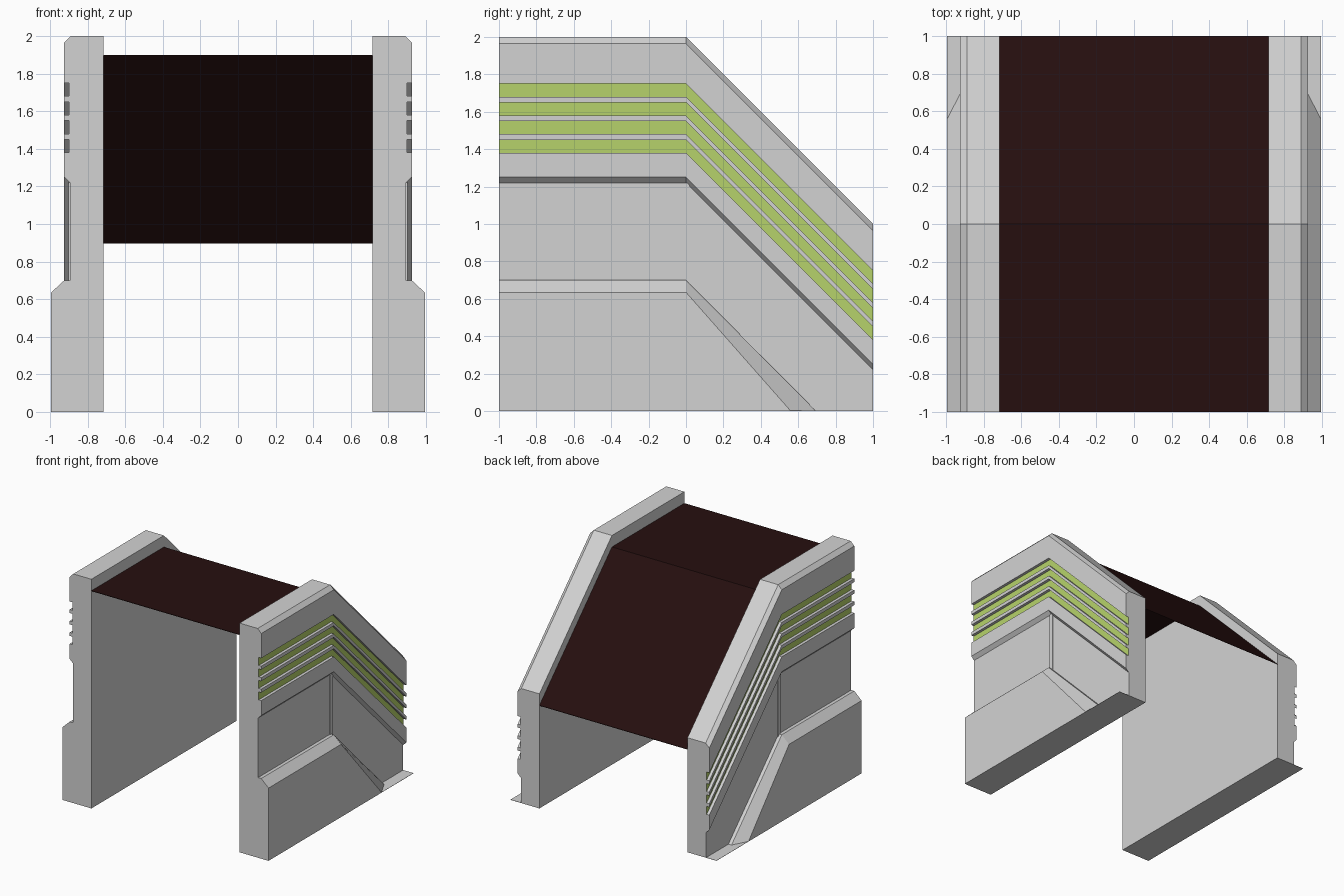
import bpy
import bmesh

cube = bpy.data.objects.get("Cube")
if cube:
    bpy.data.objects.remove(cube, do_unlink=True)


def make_material(name, rgb):
    mat = bpy.data.materials.new(name)
    mat.use_nodes = True
    mat.diffuse_color = (*rgb, 1)
    mat.node_tree.nodes["Principled BSDF"].inputs["Base Color"].default_value = (*rgb, 1)
    return mat


GREY = make_material("light_grey", (0.65, 0.65, 0.65))
GREEN = make_material("lime_green", (0.47, 0.65, 0.145))
DARK = make_material("dark_maroon", (0.019, 0.0048, 0.0048))


def finish(name, bm, mats, mirror=True):
    """Turn a bmesh into an object, mirrored to the other side if wanted."""
    bmesh.ops.recalc_face_normals(bm, faces=bm.faces)
    mesh = bpy.data.meshes.new(name)
    bm.to_mesh(mesh)
    bm.free()
    for m in mats:
        mesh.materials.append(m)
    obj = bpy.data.objects.new(name, mesh)
    bpy.context.collection.objects.link(obj)
    if mirror:
        obj.modifiers.new("Mirror", 'MIRROR').use_mirror_merge = False
    return obj


def loft(sections, is_accent=lambda a, b: False):
    """Bridge matching closed sections and cap both ends."""
    bm = bmesh.new()
    rings = [[bm.verts.new(p) for p in s] for s in sections]
    n = len(rings[0])
    for r0, r1 in zip(rings, rings[1:]):
        for i in range(n):
            j = (i + 1) % n
            f = bm.faces.new((r0[i], r0[j], r1[j], r1[i]))
            f.material_index = int(is_accent(r0[i].co, r0[j].co))
    bm.faces.new(rings[0])
    bm.faces.new(rings[-1])
    return bm


def box(x0, x1, y0, y1, z0, z1):
    return loft([[(x0, y, z0), (x1, y, z0), (x1, y, z1), (x0, y, z1)]
                 for y in (y0, y1)])


# Wall profile: recessed lower panel, overhang, four grooves, bevelled top
INNER, PANEL, FACE, GROOVE = 0.715, 0.895, 0.925, 0.90
profile = [(INNER, 0), (PANEL, 0), (PANEL, 1.22), (FACE, 1.25)]
for k in range(4):
    z0, z1 = 1.38 + 0.1 * k, 1.45 + 0.1 * k
    profile += [(FACE, z0), (GROOVE, z0), (GROOVE, z1), (FACE, z1)]
profile += [(FACE, 1.965), (0.89, 2.0), (INNER, 2.0)]


# The rear half slopes down by one unit while the base stays level
def section(y):
    drop = max(y, 0)
    return [(x, y, z - drop if z > 0 else 0) for x, z in profile]


def groove_floor(a, b):
    return abs(a.x - GROOVE) < 1e-4 and abs(b.x - GROOVE) < 1e-4


finish("side_walls", loft([section(y) for y in (-1, 0, 1)], groove_floor),
       [GREY, GREEN])

# Lower skirt: level at the front, tapering to the ground behind
skirt = [(PANEL, 0), (0.995, 0), (0.995, 0.635), (FACE, 0.70), (PANEL, 0.70)]
tail_y = [0.695, 0.56, 0.56, 0.695, 0.695]
sections = [[(x, y, z) for x, z in skirt] for y in (-1, 0)]
sections.append([(x, y, 0) for (x, z), y in zip(skirt, tail_y)])
bm = loft(sections)
bmesh.ops.remove_doubles(bm, verts=bm.verts, dist=1e-5)
finish("lower_skirts", bm, [GREY])

# Thin foot plate behind the skirt, and the rib at the bend of the panel
finish("foot_plates", box(PANEL, 0.995, 0.555, 1, 0, 0.002), [GREY])
finish("panel_ribs", box(PANEL - 0.005, PANEL + 0.007, -0.02, 0.02, 0.67, 1.22), [GREY])

# Thin roof sheet: flat at the front, sloping down at the rear
path = [(-1, 1.9), (0, 1.9), (1, 0.9)]
T = 0.004
finish("roof_panel",
       loft([[(-0.72, y, z - T), (0.72, y, z - T), (0.72, y, z), (-0.72, y, z)]
             for y, z in path]), [DARK], mirror=False)
